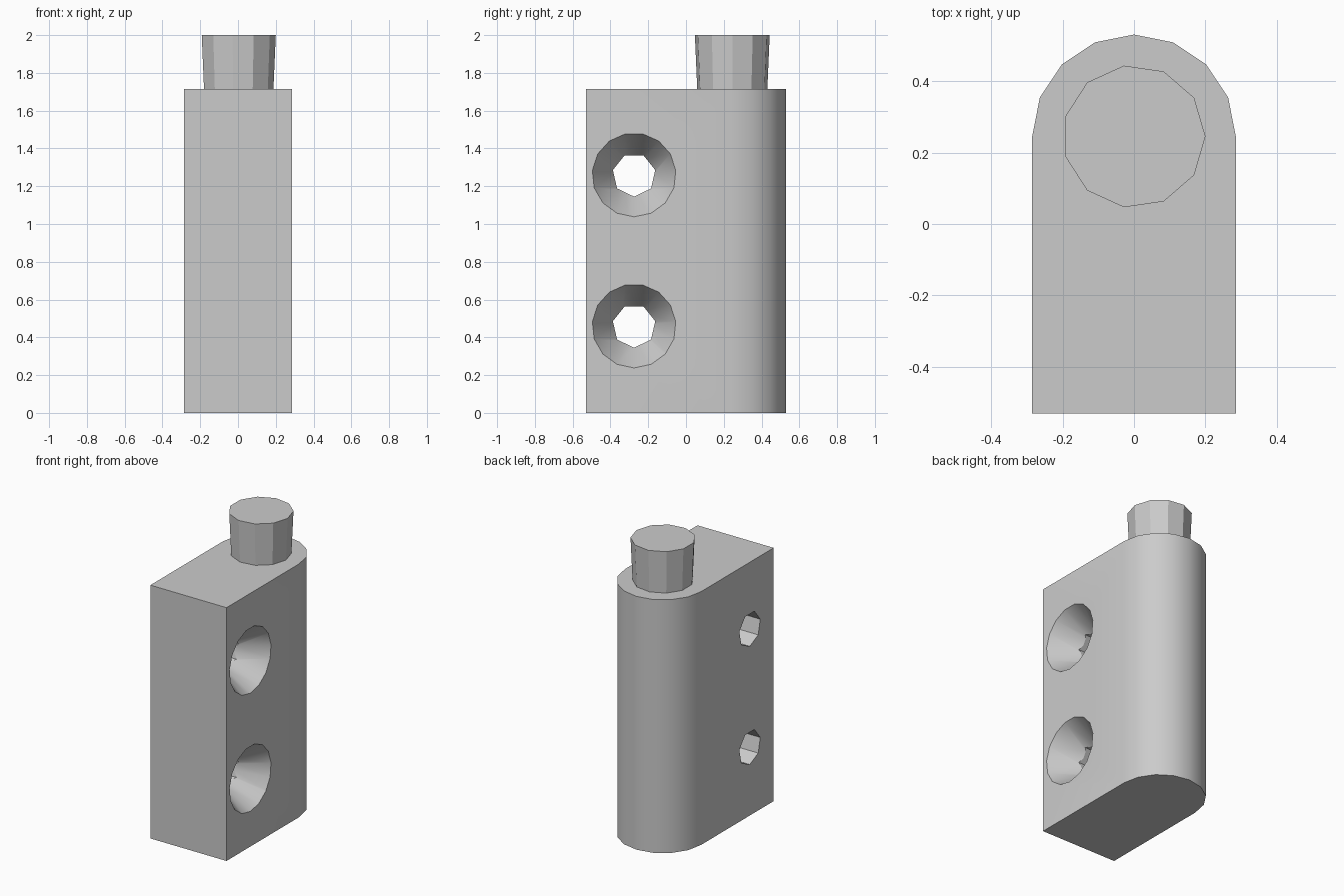
import bpy, bmesh
from math import sin, cos, pi, radians

cube = bpy.data.objects.get("Cube")
if cube:
    bpy.data.objects.remove(cube, do_unlink=True)

grey = bpy.data.materials.new("plain grey")
grey.use_nodes = True
colour = (0.6, 0.6, 0.6, 1)
grey.diffuse_color = colour
grey.node_tree.nodes["Principled BSDF"].inputs["Base Color"].default_value = colour

HALF, FRONT, AXIS_Y, BODY_TOP = 0.285, -0.53, 0.245, 1.714


def loft(name, start, end):
    """Closed solid between two matching rings of points."""
    bm = bmesh.new()
    a = [bm.verts.new(p) for p in start]
    b = [bm.verts.new(p) for p in end]
    bm.faces.new(a)
    bm.faces.new(b)
    for i in range(len(a)):
        j = (i + 1) % len(a)
        bm.faces.new((a[i], a[j], b[j], b[i]))
    bmesh.ops.recalc_face_normals(bm, faces=bm.faces)
    mesh = bpy.data.meshes.new(name)
    bm.to_mesh(mesh)
    bm.free()
    mesh.materials.append(grey)
    obj = bpy.data.objects.new(name, mesh)
    bpy.context.collection.objects.link(obj)
    return obj


def ring_z(sides, r, z):
    steps = [2 * pi * i / sides for i in range(sides)]
    return [(r * cos(t), AXIS_Y + r * sin(t), z) for t in steps]


def ring_x(sides, r, x, z):
    steps = [2 * pi * i / sides for i in range(sides)]
    return [(x, -0.275 + r * sin(t), z - r * cos(t)) for t in steps]


# Body: square front, half-round back
arc = [pi * i / 8 for i in range(9)]
outline = [(HALF * cos(t), AXIS_Y + HALF * sin(t)) for t in arc]
outline += [(-HALF, FRONT), (HALF, FRONT)]
body = loft("body", [(x, y, 0) for x, y in outline],
            [(x, y, BODY_TOP) for x, y in outline])

# Screw holes: through bore plus countersink on the left face
RIM, BORE, DEPTH = 0.222, 0.115, 0.17
slope = (RIM - BORE) / DEPTH
cutters = []
for z in (0.46, 1.26):
    cutters.append(loft("bore_cutter", ring_x(7, BORE, -0.5, z),
                        ring_x(7, BORE, 0.5, z)))
    tip = 0.02
    cutters.append(loft("countersink_cutter",
                        ring_x(15, RIM + 0.1 * slope, HALF + 0.1, z),
                        ring_x(15, tip, HALF - (RIM - tip) / slope, z)))
for cutter in cutters:
    mod = body.modifiers.new("hole", "BOOLEAN")
    mod.operation = "DIFFERENCE"
    mod.solver = "EXACT"
    mod.object = cutter
    cutter.hide_render = True

# Bake the holes and drop the cutters
graph = bpy.context.evaluated_depsgraph_get()
cut_mesh = bpy.data.meshes.new_from_object(body.evaluated_get(graph))
body.modifiers.clear()
body.data = cut_mesh
for cutter in cutters:
    bpy.data.objects.remove(cutter, do_unlink=True)

# Hinge pin, slightly wider at the top
pin = loft("hinge_pin", ring_z(11, 0.187, BODY_TOP - 0.01), ring_z(11, 0.2, 2))

# Smooth the rounded back, keep corners and pin facets sharp
bpy.ops.object.select_all(action="DESELECT")
for obj in (body, pin):
    obj.select_set(True)
bpy.context.view_layer.objects.active = body
bpy.ops.object.shade_smooth_by_angle(angle=radians(30))
